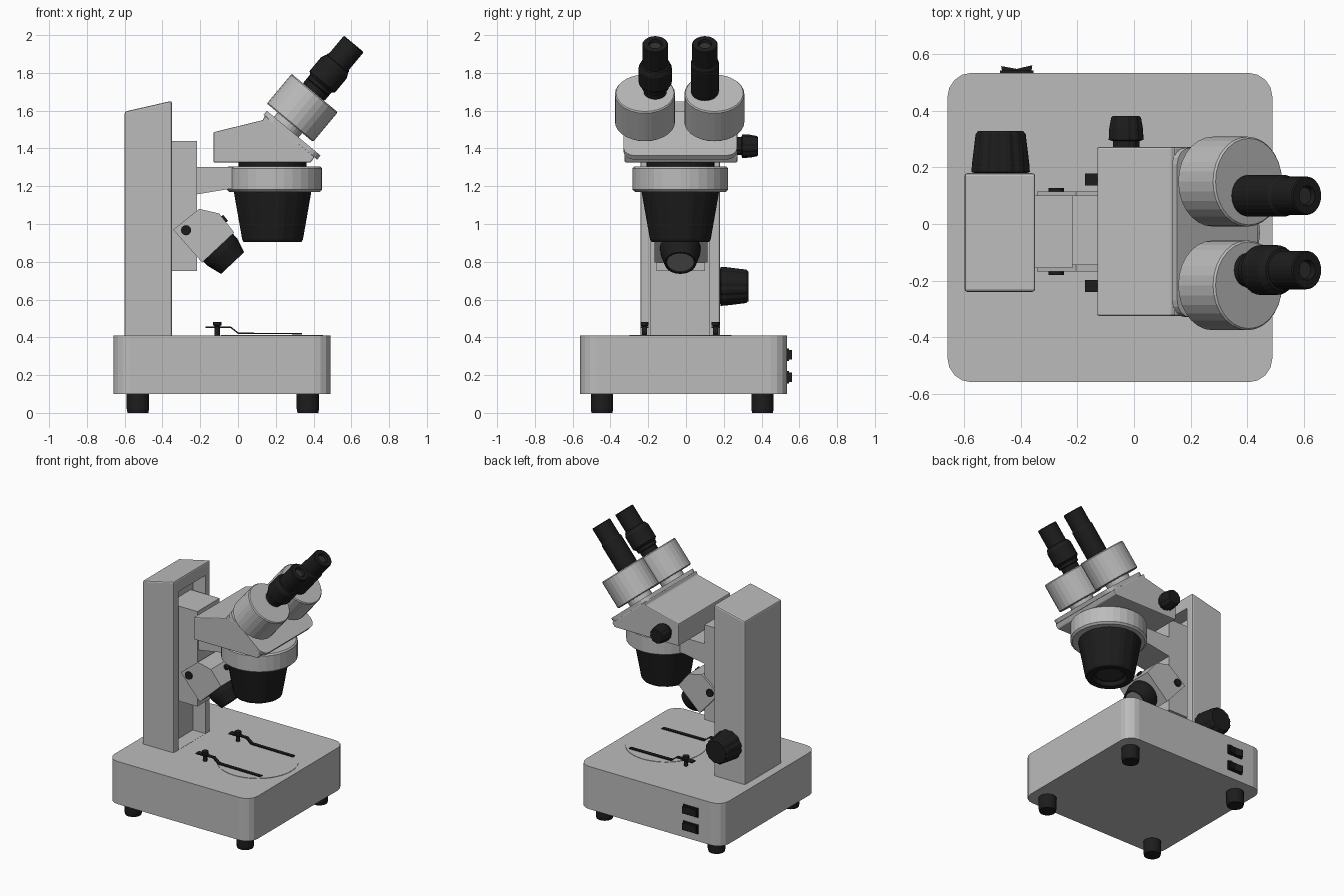
import bpy, bmesh, math
from mathutils import Vector, Matrix

if "Cube" in bpy.data.objects:
    bpy.data.objects.remove(bpy.data.objects["Cube"])


def material(name, value):
    m = bpy.data.materials.new(name)
    m.use_nodes = True
    colour = (value, value, value, 1)
    m.diffuse_color = colour
    m.node_tree.nodes["Principled BSDF"].inputs["Base Color"].default_value = colour
    return m


GREY = material("light grey paint", 0.5)
BLACK = material("black plastic", 0.012)
GLASS = material("grey glass", 0.22)
DARK_GLASS = material("dark glass", 0.03)
MID = -0.03          # y of the instrument's centre plane
TILT = Vector((0.64, 0, 0.768)).normalized()   # eyepiece axis


def finish(name, bm, mat, matrix=None):
    bmesh.ops.recalc_face_normals(bm, faces=bm.faces)
    me = bpy.data.meshes.new(name)
    bm.to_mesh(me)
    bm.free()
    me.materials.append(mat)
    ob = bpy.data.objects.new(name, me)
    bpy.context.collection.objects.link(ob)
    if matrix:
        ob.matrix_world = matrix
    return ob


def prism(name, pts, y0, y1, mat, bevel=0.0):
    """Side profile in x and z, extruded along y."""
    bm = bmesh.new()
    face = bm.faces.new([bm.verts.new((x, y0, z)) for x, z in pts])
    res = bmesh.ops.extrude_face_region(bm, geom=[face])
    moved = [v for v in res["geom"] if isinstance(v, bmesh.types.BMVert)]
    bmesh.ops.translate(bm, verts=moved, vec=(0, y1 - y0, 0))
    if bevel:
        bmesh.ops.bevel(bm, geom=bm.edges[:], offset=bevel, segments=2,
                        profile=0.5, affect='EDGES')
    return finish(name, bm, mat)


def box(name, lo, hi, mat, corner=0.0, matrix=None):
    """Box whose upright edges may be rounded."""
    bm = bmesh.new()
    bmesh.ops.create_cube(bm, size=1)
    for v in bm.verts:
        v.co = [(a + b) / 2 + c * (b - a) for a, b, c in zip(lo, hi, v.co)]
    if corner:
        upright = [e for e in bm.edges
                   if abs(e.verts[0].co.z - e.verts[1].co.z) > 1e-4]
        bmesh.ops.bevel(bm, geom=upright, offset=corner, segments=4,
                        profile=0.5, affect='EDGES')
    return finish(name, bm, mat, matrix)


def lathe(name, profile, origin, axis, mat, sides=28, flute=1.0):
    """Turned part: (radius, height) points along an axis; flute dents every third rib."""
    bm = bmesh.new()
    rings = []
    for r, h in profile:
        ring = []
        for i in range(sides):
            a = math.tau * i / sides
            k = r * (flute if i % 3 == 0 else 1)
            ring.append(bm.verts.new((k * math.cos(a), k * math.sin(a), h)))
        rings.append(ring)
    for a, b in zip(rings, rings[1:]):
        for i in range(sides):
            j = (i + 1) % sides
            bm.faces.new((a[i], a[j], b[j], b[i]))
    bm.faces.new(rings[0])
    bm.faces.new(rings[-1])
    turn = Vector(axis).to_track_quat('Z', 'Y').to_matrix().to_4x4()
    return finish(name, bm, mat, Matrix.Translation(origin) @ turn)


UP, BACK, DOWN = (0, 0, 1), (0, 1, 0), (0, 0, -1)

# Base and feet
box("base", (-0.66, -0.56, 0.1), (0.49, 0.535, 0.41), GREY, 0.085)
for x in (-0.53, 0.37):
    for y in (-0.445, 0.405):
        lathe("foot", [(0.055, 0), (0.059, 0.02), (0.059, 0.1)], (x, y, 0), UP, BLACK, 20)

# Stage plate and spring clips
lathe("stage_plate", [(0.27, 0), (0.27, 0.003)], (0.18, MID, 0.41), UP, GREY, 40)
for y in (-0.22, 0.157):
    prism("clip_tail", [(-0.173, 0.45), (-0.09, 0.45), (-0.09, 0.457), (-0.173, 0.457)],
          y - 0.021, y + 0.021, BLACK)
    prism("clip_spring", [(-0.1, 0.45), (-0.04, 0.45), (0, 0.418), (0.34, 0.416),
                          (0.34, 0.422), (0.003, 0.425), (-0.037, 0.457), (-0.1, 0.457)],
          y - 0.013, y + 0.013, BLACK)
    lathe("clip_screw", [(0.014, 0), (0.014, 0.052), (0.022, 0.055), (0.022, 0.073)],
          (-0.11, y, 0.408), UP, BLACK, 16)

# Rocker switches on the back of the base
for z in (0.188, 0.308):
    box("switch_frame", (-0.475, 0.53, z - 0.033), (-0.355, 0.544, z + 0.033), BLACK)
    bm = bmesh.new()
    outline = [(-0.467, 0.54), (-0.363, 0.54), (-0.36, 0.562), (-0.415, 0.549), (-0.47, 0.559)]
    face = bm.faces.new([bm.verts.new((x, y, z - 0.025)) for x, y in outline])
    res = bmesh.ops.extrude_face_region(bm, geom=[face])
    bmesh.ops.translate(bm, vec=(0, 0, 0.05),
                        verts=[v for v in res["geom"] if isinstance(v, bmesh.types.BMVert)])
    finish("switch_rocker", bm, BLACK)

# Column with a channel down its inner side
column = prism("column", [(-0.6, 0.4), (-0.35, 0.4), (-0.35, 1.652), (-0.6, 1.595)],
               -0.24, 0.18, GREY, 0.01)
cutter = box("channel_cutter", (-0.45, -0.185, 0.411), (-0.3, 0.125, 1.56), GREY)
cutter.hide_render = True
cut = column.modifiers.new("channel", 'BOOLEAN')
cut.operation = 'DIFFERENCE'
cut.solver = 'EXACT'
cut.object = cutter
bpy.context.view_layer.update()
shape = bpy.data.meshes.new_from_object(
    column.evaluated_get(bpy.context.evaluated_depsgraph_get()))
column.modifiers.clear()
column.data = shape
bpy.data.objects.remove(cutter)

# Focus knob
lathe("focus_knob", [(0.085, 0), (0.105, 0.006), (0.103, 0.035), (0.09, 0.14), (0.08, 0.152)],
      (-0.472, 0.178, 0.67), BACK, BLACK, 36, 0.95)

# Sliding rack, arm and ring holder
box("rack", (-0.45, -0.155, 0.75), (-0.218, 0.1, 1.44), GREY)
prism("arm", [(-0.23, 1.155), (-0.05, 1.185), (0.03, 1.185), (0.03, 1.302), (-0.23, 1.302)],
      -0.145, 0.1, GREY)
lathe("ring_holder", [(0.24, 0), (0.253, 0.012), (0.253, 0.125), (0.243, 0.135)],
      (0.193, MID, 1.17), UP, GREY, 32)

# Objective, opening downwards
lathe("objective", [(0.208, 0), (0.205, 0.02), (0.163, 0.255), (0.155, 0.268), (0.115, 0.268),
                    (0.105, 0.24)], (0.183, MID, 1.172), DOWN, BLACK, 36, 0.985)
lathe("objective_glass", [(0.085, 0), (0.085, 0.004)], (0.183, MID, 0.932), DOWN, DARK_GLASS)
lathe("head_swivel", [(0.18, 0), (0.18, 0.03)], (0.183, MID, 1.3), UP, BLACK)

# Lamp on the rack
prism("lamp_housing", [(-0.343, 0.97), (-0.206, 1.08), (-0.1, 1.056), (-0.02, 0.955),
                       (-0.19, 0.796)], -0.168, 0.115, GREY)
aim = Vector((0.685, 0, -0.73)).normalized()
lamp = Vector((-0.105, MID, 0.875))
lathe("lamp_nozzle", [(0.108, -0.03), (0.106, 0.035), (0.084, 0.112), (0.075, 0.112),
                      (0.07, 0.102)], lamp, aim, BLACK)
lathe("lamp_glass", [(0.074, 0.1), (0.074, 0.106)], lamp, aim, GLASS)
lathe("lamp_pivot", [(0.027, 0), (0.027, 0.307)], (-0.275, -0.18, 0.967), BACK, BLACK, 16)
lathe("lamp_screw", [(0.02, -0.01), (0.02, 0.012)], (-0.075, MID, 1.025), (0.78, 0, 0.62),
      BLACK, 16)

# Head body, its slanted plate and side knob
prism("head_body", [(-0.13, 1.326), (0.385, 1.326), (0.405, 1.354), (0.142, 1.575),
                    (0.132, 1.55), (-0.13, 1.486)], -0.325, 0.272, GREY, 0.006)
slant = Matrix.Translation((0.286, MID, 1.47)) @ Matrix.Rotation(math.asin(TILT.x), 4, 'Y')
box("head_plate", (-0.185, -0.3, -0.014), (0.185, 0.3, 0.014), GREY, 0.06, slant)
lathe("zoom_knob", [(0.048, 0), (0.048, 0.025), (0.063, 0.03), (0.061, 0.07), (0.054, 0.108),
                    (0.048, 0.114)], (-0.028, 0.268, 1.412), BACK, BLACK, 30, 0.94)

# Prism housings and eyepieces
plain = [(0.07, -0.01), (0.074, 0.01), (0.074, 0.2), (0.068, 0.21), (0.068, 0.325),
         (0.064, 0.33), (0.036, 0.33), (0.03, 0.31)]
adjustable = [(0.06, -0.01), (0.06, 0.03), (0.072, 0.035), (0.072, 0.055), (0.088, 0.07),
              (0.088, 0.165), (0.076, 0.192), (0.068, 0.195), (0.068, 0.325), (0.064, 0.33),
              (0.036, 0.33), (0.03, 0.31)]
for side, y, eye_y, profile in (("front", -0.217, -0.163, adjustable),
                                ("back", 0.15, 0.1, plain)):
    foot = Vector((0.275, y, 1.536))
    lathe(side + "_neck", [(0.085, -0.05), (0.085, 0.01)], foot, TILT, GREY, 24)
    lathe(side + "_prism_housing", [(0.153, 0), (0.159, 0.006), (0.159, 0.198), (0.153, 0.205)],
          foot, TILT, GREY, 28)
    top = Vector((0.402, eye_y, 1.7))
    lathe(side + "_eyepiece", profile, top, TILT, BLACK, 28)
    lathe(side + "_eyepiece_glass", [(0.03, 0.305), (0.03, 0.314)], top, TILT, DARK_GLASS, 20)
